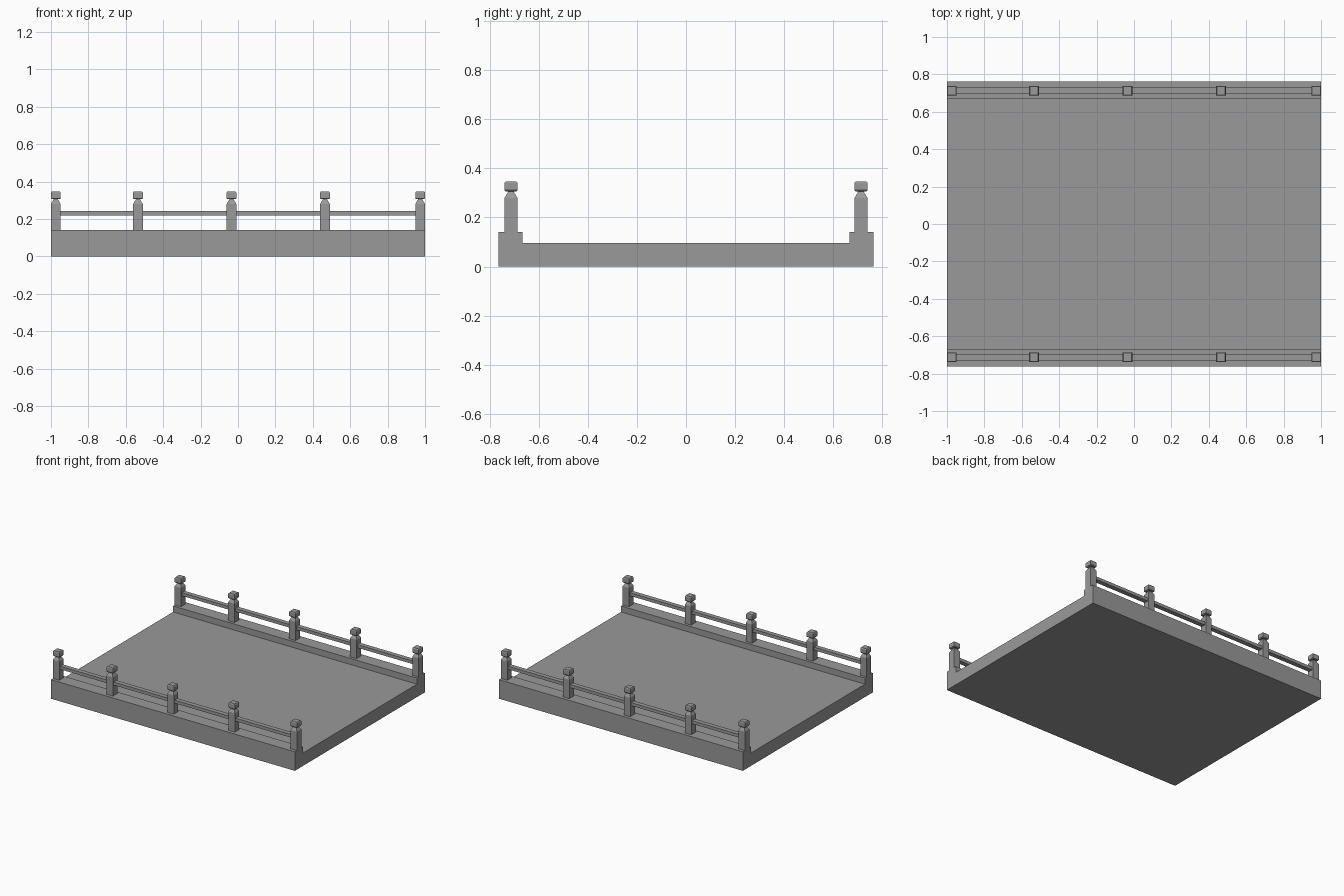
import bpy

cube = bpy.data.objects.get("Cube")
if cube:
    bpy.data.objects.remove(cube, do_unlink=True)

stone = bpy.data.materials.new("grey stone")
stone.use_nodes = True
GREY = (0.32, 0.32, 0.32, 1)
stone.diffuse_color = GREY
stone.node_tree.nodes["Principled BSDF"].inputs["Base Color"].default_value = GREY


def add_object(name, verts, faces):
    mesh = bpy.data.meshes.new(name)
    mesh.from_pydata(verts, [], faces)
    mesh.materials.append(stone)
    obj = bpy.data.objects.new(name, mesh)
    bpy.context.collection.objects.link(obj)
    return obj


def square_stack(name, x, y, rings):
    """Closed square column through (half width, height) rings."""
    corners = [(-1, -1), (1, -1), (1, 1), (-1, 1)]
    verts = [(x + cx * r, y + cy * r, z) for r, z in rings for cx, cy in corners]
    faces = [(3, 2, 1, 0)]
    for k in range(0, 4 * (len(rings) - 1), 4):
        for i in range(4):
            j = (i + 1) % 4
            faces.append((k + i, k + j, k + j + 4, k + i + 4))
    top = 4 * (len(rings) - 1)
    faces.append((top, top + 1, top + 2, top + 3))
    return add_object(name, verts, faces)


def extrude_x(name, profile, half_length):
    """Extrude a counter-clockwise (y, z) profile along x."""
    n = len(profile)
    verts = [(x, y, z) for x in (-half_length, half_length) for y, z in profile]
    faces = [tuple(reversed(range(n))), tuple(range(n, 2 * n))]
    for i in range(n):
        j = (i + 1) % n
        faces.append((i, j, j + n, i + n))
    return add_object(name, verts, faces)


# Deck slab with a raised curb along each long side
OUTER, INNER, DECK, CURB = 0.763, 0.667, 0.096, 0.141
extrude_x("deck_with_curbs", [
    (-OUTER, 0), (OUTER, 0), (OUTER, CURB), (INNER, CURB),
    (INNER, DECK), (-INNER, DECK), (-INNER, CURB), (-OUTER, CURB)], 1.0)

# Railings: five posts with tapered shoulders and block caps, joined by a rail
POST_X = (-0.974, -0.535, -0.035, 0.465, 0.974)
HALF = 0.026
for side, y in (("front", -0.713), ("back", 0.713)):
    for number, x in enumerate(POST_X, 1):
        square_stack(f"{side}_post_{number}", x, y, [
            (HALF, CURB), (HALF, 0.28), (0.011, 0.306),
            (HALF - 0.004, 0.306), (HALF, 0.311),
            (HALF, 0.341), (HALF - 0.004, 0.347)])
    extrude_x(f"{side}_rail", [
        (y - 0.017, 0.219), (y + 0.017, 0.219),
        (y + 0.017, 0.242), (y - 0.017, 0.242)], POST_X[-1])
